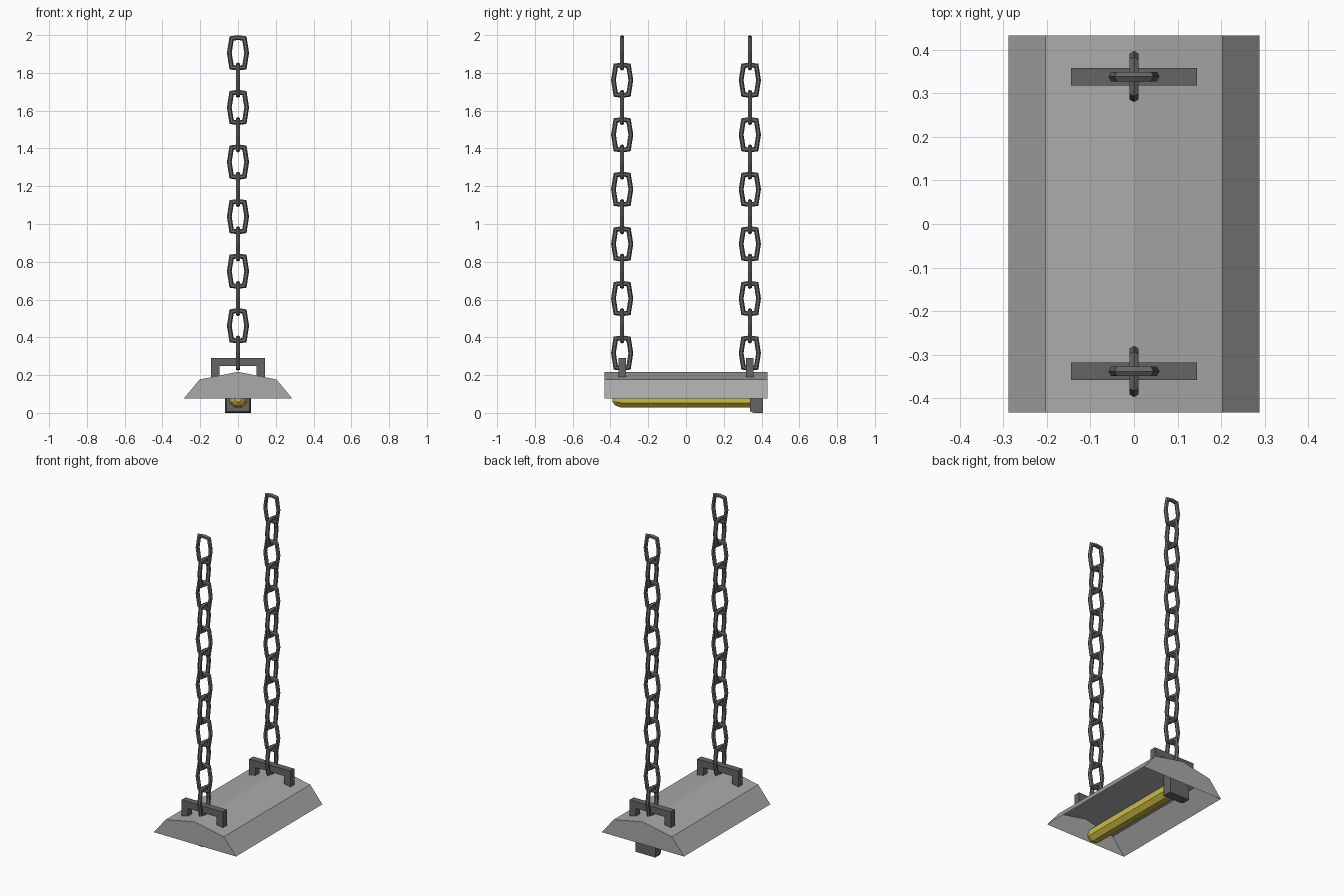
import bpy, bmesh, math
from mathutils import Vector

if "Cube" in bpy.data.objects:
    bpy.data.objects.remove(bpy.data.objects["Cube"])


def make_object(name, bm, mat=None, fix=True):
    if fix:
        bmesh.ops.recalc_face_normals(bm, faces=bm.faces)
    me = bpy.data.meshes.new(name)
    bm.to_mesh(me)
    bm.free()
    ob = bpy.data.objects.new(name, me)
    bpy.context.collection.objects.link(ob)
    if mat:
        me.materials.append(mat)
    return ob


def make_material(name, rgb):
    mat = bpy.data.materials.new(name)
    mat.diffuse_color = (*rgb, 1)
    mat.use_nodes = True
    mat.node_tree.nodes["Principled BSDF"].inputs["Base Color"].default_value = mat.diffuse_color
    return mat


def bridge(bm, a, b):
    n = len(a)
    for i in range(n):
        bm.faces.new((a[i], a[(i + 1) % n], b[(i + 1) % n], b[i]))


def extrude_profile(name, pts, y0, y1, mat, open_bottom=False):
    """Extrude an xz profile along y; optionally leave its last edge open."""
    bm = bmesh.new()
    a = [bm.verts.new((x, y0, z)) for x, z in pts]
    b = [bm.verts.new((x, y1, z)) for x, z in pts]
    bm.faces.new(a)
    bm.faces.new(b[::-1])
    n = len(pts)
    for i in range(n - 1 if open_bottom else n):
        j = (i + 1) % n
        bm.faces.new((a[j], a[i], b[i], b[j]))
    return make_object(name, bm, mat, fix=not open_bottom)


def loft_y(name, rings, sides, zc, mat, turn):
    """Rings of (y, radius) around an axis parallel to y."""
    bm = bmesh.new()
    loops = []
    for y, r in rings:
        angles = [turn + 2 * math.pi * k / sides for k in range(sides)]
        loops.append([bm.verts.new((r * math.cos(a), y, zc + r * math.sin(a))) for a in angles])
    for a, b in zip(loops, loops[1:]):
        bridge(bm, a, b)
    bm.faces.new(loops[0])
    bm.faces.new(loops[-1])
    return make_object(name, bm, mat)


def add_link(bm, y, zc, along_x, r=0.0125, sides=6):
    """One faceted chain link: a tube swept round a stretched octagon."""
    path = [(0, .081), (.034, .076), (.046, 0), (.034, -.076),
            (0, -.081), (-.034, -.076), (-.046, 0), (-.034, .076)]
    n = len(path)
    loops = []
    for i in range(n):
        p = Vector(path[i])
        d0 = (p - Vector(path[i - 1])).normalized()
        d1 = (Vector(path[(i + 1) % n]) - p).normalized()
        t = (d0 + d1).normalized()
        out = Vector((-t.y, t.x)) / max(t.dot(d0), 0.7)
        ring = []
        for k in range(sides):
            ang = 2 * math.pi * k / sides
            q = p + out * (r * math.cos(ang))
            s = r * math.sin(ang)
            co = (q.x, y + s, zc + q.y) if along_x else (s, y + q.x, zc + q.y)
            ring.append(bm.verts.new(co))
        loops.append(ring)
    for i in range(n):
        bridge(bm, loops[i], loops[(i + 1) % n])


yellow = make_material("lamp_yellow", (0.6, 0.5, 0.06))
grey = make_material("shade_grey", (0.4, 0.4, 0.4))
dark = make_material("dark_metal", (0.13, 0.13, 0.13))

# Hollow shade, open underneath
extrude_profile("lamp_shade", [(-.288, .075), (-.203, .177), (0, .217), (.203, .177), (.288, .075)],
                -.432, .432, grey, open_bottom=True)

# Tube bulb with a rounded free end, and its socket
loft_y("tube_bulb", [(-.389, .016), (-.376, .034), (-.345, .048), (.36, .048)],
       8, .072, yellow, math.pi / 8)
q = math.sqrt(2)
loft_y("bulb_socket", [(.338, .062 * q), (.36, .07 * q), (.407, .07 * q)], 4, .07, dark, math.pi / 4)

# Brackets and chains at both ends
bracket = [(-.144, .189), (-.144, .29), (.144, .29), (.144, .189),
           (.099, .198), (.099, .247), (-.099, .247), (-.099, .198)]
for side, y in (("front", -.338), ("back", .338)):
    extrude_profile(side + "_bracket", bracket, y - .02, y + .02, dark)
    bm = bmesh.new()
    for i in range(12):
        add_link(bm, y, 1.906 - i * .1445, i % 2 == 0)
    make_object(side + "_chain", bm, dark)
